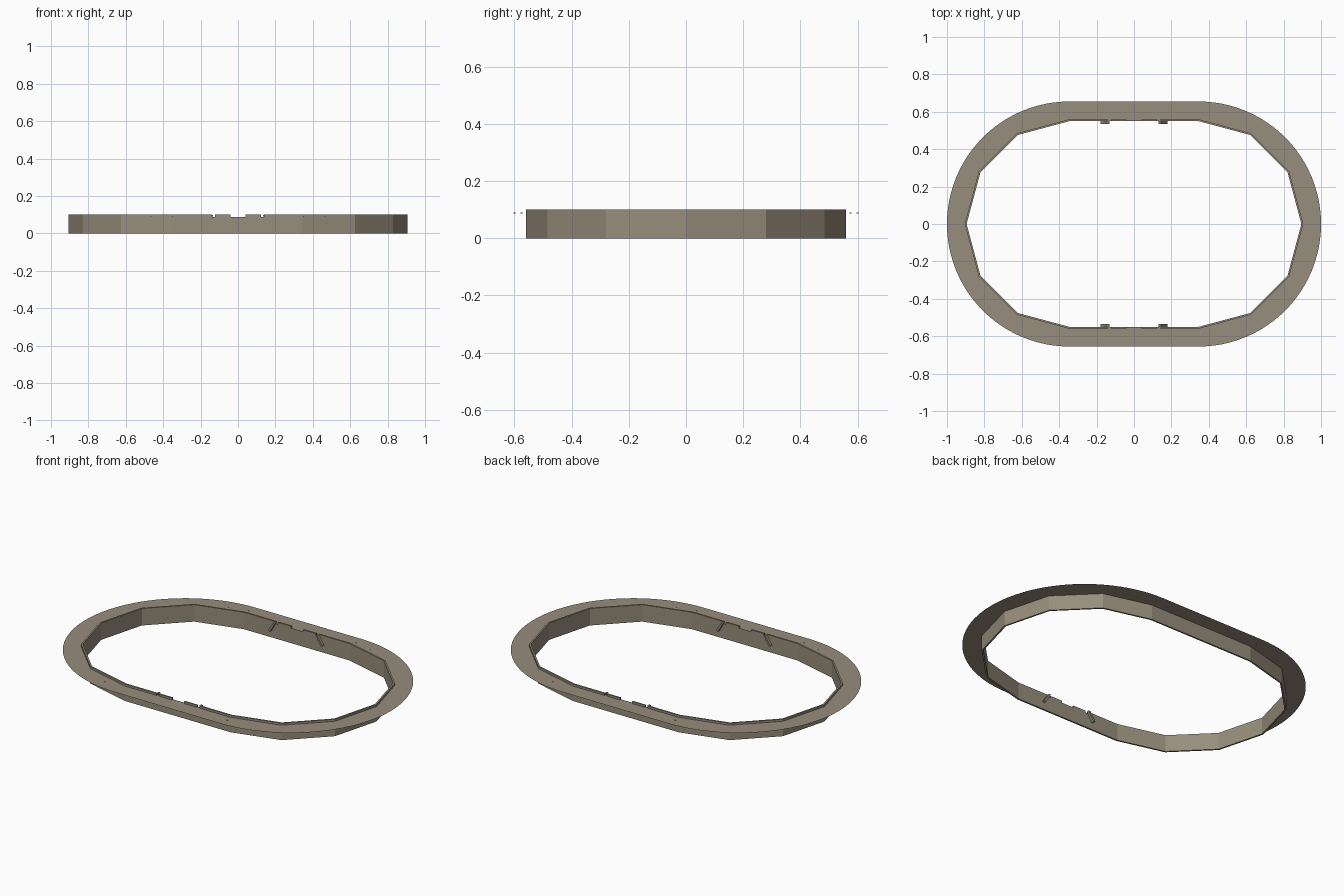
import bpy
import bmesh
from math import cos, sin, pi
from mathutils import Vector

cube = bpy.data.objects.get("Cube")
if cube:
    bpy.data.objects.remove(cube, do_unlink=True)

CENTRE = 0.345            # x of each rounded end's centre
OUTER, INNER = 0.56, 0.55  # wall radii
RIM = 0.655               # flange radius
DECK, TOP = 0.088, 0.1    # flange height, lip height

mat = bpy.data.materials.new("warm grey")
mat.use_nodes = True
colour = (0.31, 0.27, 0.20, 1)
mat.diffuse_color = colour
mat.node_tree.nodes["Principled BSDF"].inputs["Base Color"].default_value = colour


def finish(name, bm, fix=True):
    if fix:
        bmesh.ops.recalc_face_normals(bm, faces=bm.faces)
    mesh = bpy.data.meshes.new(name)
    bm.to_mesh(mesh)
    bm.free()
    mesh.materials.append(mat)
    ob = bpy.data.objects.new(name, mesh)
    bpy.context.collection.objects.link(ob)
    return ob


def arc(r, sides=6, split=1):
    """Right-hand end, front to back; each side is cut into equal lengths."""
    corners = [Vector((CENTRE + r * cos(a), r * sin(a)))
               for a in (pi * i / sides - pi / 2 for i in range(sides + 1))]
    pts = [p.lerp(q, k / split) for p, q in zip(corners, corners[1:]) for k in range(split)]
    return pts + [corners[-1]]


def loop(half):
    return half + [Vector((-p.x, -p.y)) for p in half]


def sweep(name, outer, inner, z0, z1, closed=True):
    """Band with a rectangular section between two matching paths."""
    bm = bmesh.new()
    rings = [[bm.verts.new((p.x, p.y, z)) for p, z in ((o, z0), (o, z1), (i, z1), (i, z0))]
             for o, i in zip(outer, inner)]
    count = len(rings)
    for k in range(count if closed else count - 1):
        a, b = rings[k], rings[(k + 1) % count]
        for j in range(4):
            n = (j + 1) % 4
            bm.faces.new((a[j], a[n], b[n], b[j]))
    if not closed:
        bm.faces.new(rings[0])
        bm.faces.new(rings[-1][::-1])
    return finish(name, bm)


def prism(name, profile, y0, y1):
    """Upright x-z outline given thickness along y."""
    bm = bmesh.new()
    face = bm.faces.new([bm.verts.new((x, y0, z)) for x, z in profile])
    new = bmesh.ops.extrude_face_region(bm, geom=[face])["geom"]
    verts = [v for v in new if isinstance(v, bmesh.types.BMVert)]
    bmesh.ops.translate(bm, verts=verts, vec=(0, y1 - y0, 0))
    return finish(name, bm)


# Faceted wall under the deck
sweep("wall", loop(arc(OUTER)), loop(arc(INNER)), 0, DECK)

# Thin flange: smooth outside, faceted inside
bm = bmesh.new()
out = [bm.verts.new((p.x, p.y, DECK)) for p in loop(arc(RIM, 48))]
inn = [bm.verts.new((p.x, p.y, DECK)) for p in loop(arc(OUTER, 6, 8))]
for k in range(len(out)):
    n = (k + 1) % len(out)
    bm.faces.new((out[k], out[n], inn[n], inn[k]))
finish("flange", bm, fix=False)

# Raised lip around each end
for side, label in ((1, "left"), (-1, "right")):
    def path(r):
        pts = [Vector((0.14, -r))] + arc(r) + [Vector((0.14, r))]
        return [Vector((p.x * side, p.y)) for p in pts]
    sweep(label + "_lip", path(OUTER), path(INNER), DECK, TOP, closed=False)

    for front, where in ((-1, "front"), (1, "back")):
        # Short lip pieces between the notches
        block = [(side * x, z) for x, z in ((0.04, DECK), (0.123, DECK), (0.123, TOP), (0.04, TOP))]
        prism(f"{label}_{where}_lip_piece", block, front * INNER, front * OUTER)
        # Slanted brackets on the inner face
        bar = [(side * x, z) for x, z in ((0.132, 0.098), (0.144, 0.098), (0.178, 0.046), (0.166, 0.04))]
        prism(f"{label}_{where}_bracket", bar, front * 0.534, front * INNER)
        # Small studs on the flange
        for x, y in ((0.35, 0.6), (0.465, 0.575)):
            bm = bmesh.new()
            bmesh.ops.create_cone(bm, cap_ends=True, segments=8, radius1=0.003,
                                  radius2=0.003, depth=0.003)
            stud = finish(f"{label}_{where}_stud", bm)
            stud.location = (side * x, front * y, DECK)
